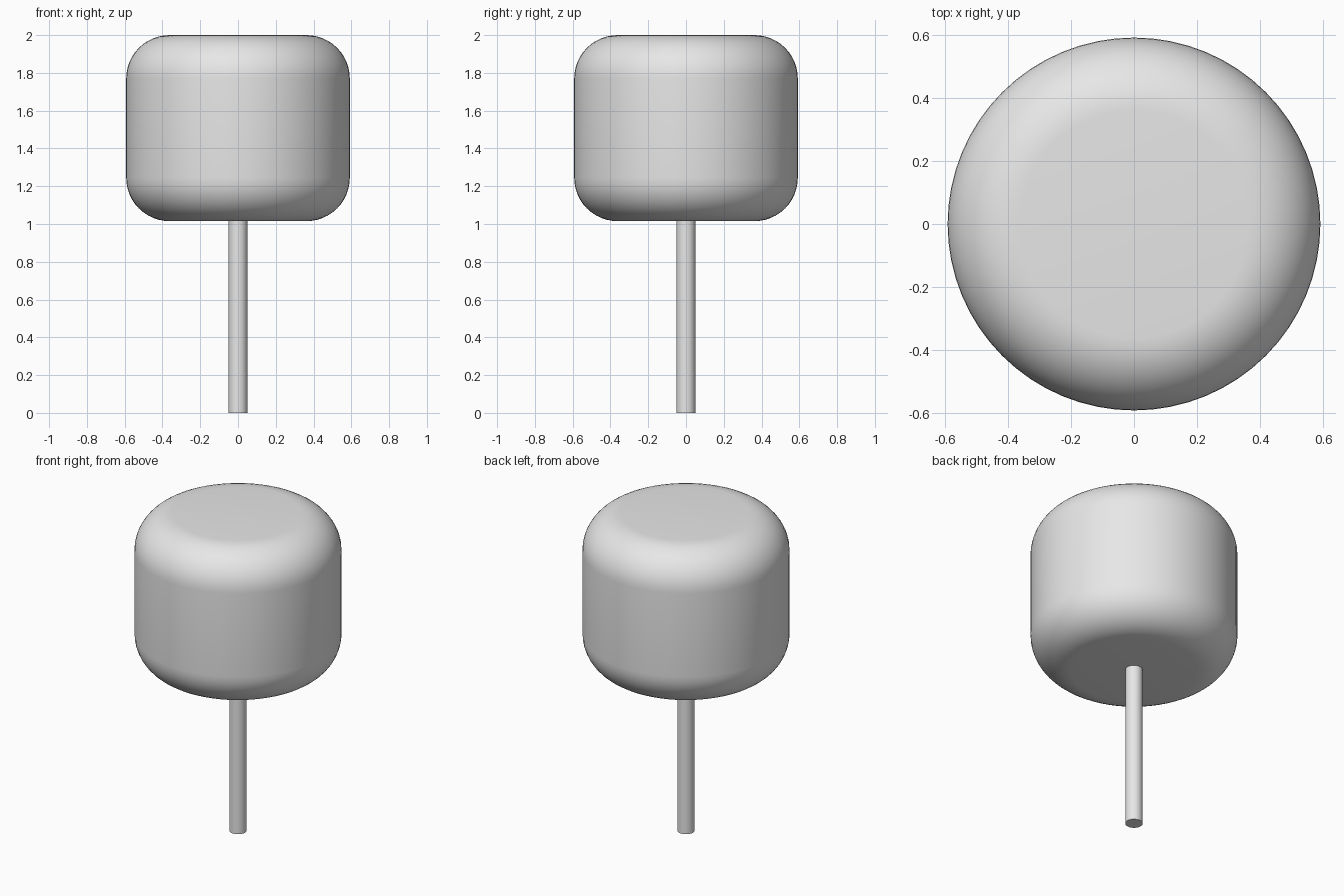
import bpy
import math

if "Cube" in bpy.data.objects:
    bpy.data.objects.remove(bpy.data.objects["Cube"], do_unlink=True)

grey = bpy.data.materials.new("plain grey")
grey.use_nodes = True
colour = (0.8, 0.8, 0.8, 1)
grey.diffuse_color = colour
grey.node_tree.nodes["Principled BSDF"].inputs["Base Color"].default_value = colour


def upright_cylinder(name, radius, bottom, top, sides, rounding=0):
    bpy.ops.mesh.primitive_cylinder_add(
        vertices=sides, radius=radius, depth=top - bottom,
        location=(0, 0, (bottom + top) / 2))
    part = bpy.context.object
    part.name = name
    part.data.materials.append(grey)
    if rounding:
        # Round only the two rims
        bevel = part.modifiers.new("rounded rims", 'BEVEL')
        bevel.width = rounding
        bevel.segments = 12
        bevel.limit_method = 'ANGLE'
        bevel.angle_limit = math.radians(45)
        bpy.ops.object.modifier_apply(modifier=bevel.name)
    bpy.ops.object.shade_smooth_by_angle(angle=math.radians(30))
    return part


# Thin stick and rounded head
upright_cylinder("stick", 0.05, 0, 1.1, 32)
upright_cylinder("rounded_head", 0.592, 1.015, 2, 64, 0.23)
